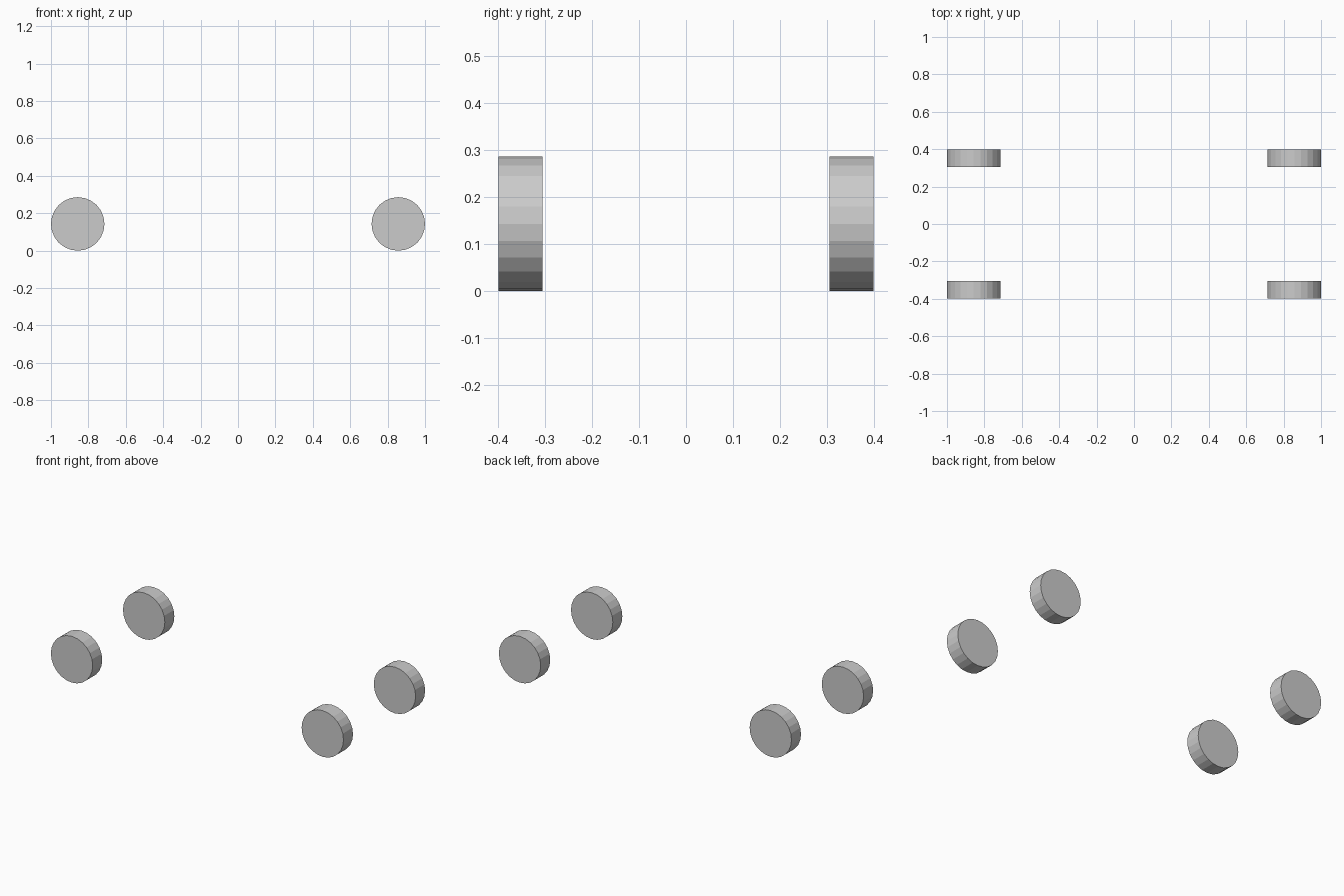
import bpy
from math import pi

if "Cube" in bpy.data.objects:
    bpy.data.objects.remove(bpy.data.objects["Cube"])

R = 0.143          # wheel radius
WIDTH = 0.093      # wheel thickness
X, Y = 1 - R, 0.352


def wheel(name, x, y):
    # flat-sided 24-gon disc with its axle along y
    bpy.ops.mesh.primitive_cylinder_add(vertices=24, radius=R, depth=WIDTH,
                                        location=(x, y, R), rotation=(pi / 2, 0, 0))
    bpy.context.object.name = name


# Four wheels, mirrored about both axes
for side_x, label_x in ((-1, "left"), (1, "right")):
    for side_y, label_y in ((-1, "front"), (1, "back")):
        wheel(f"wheel_{label_y}_{label_x}", side_x * X, side_y * Y)
